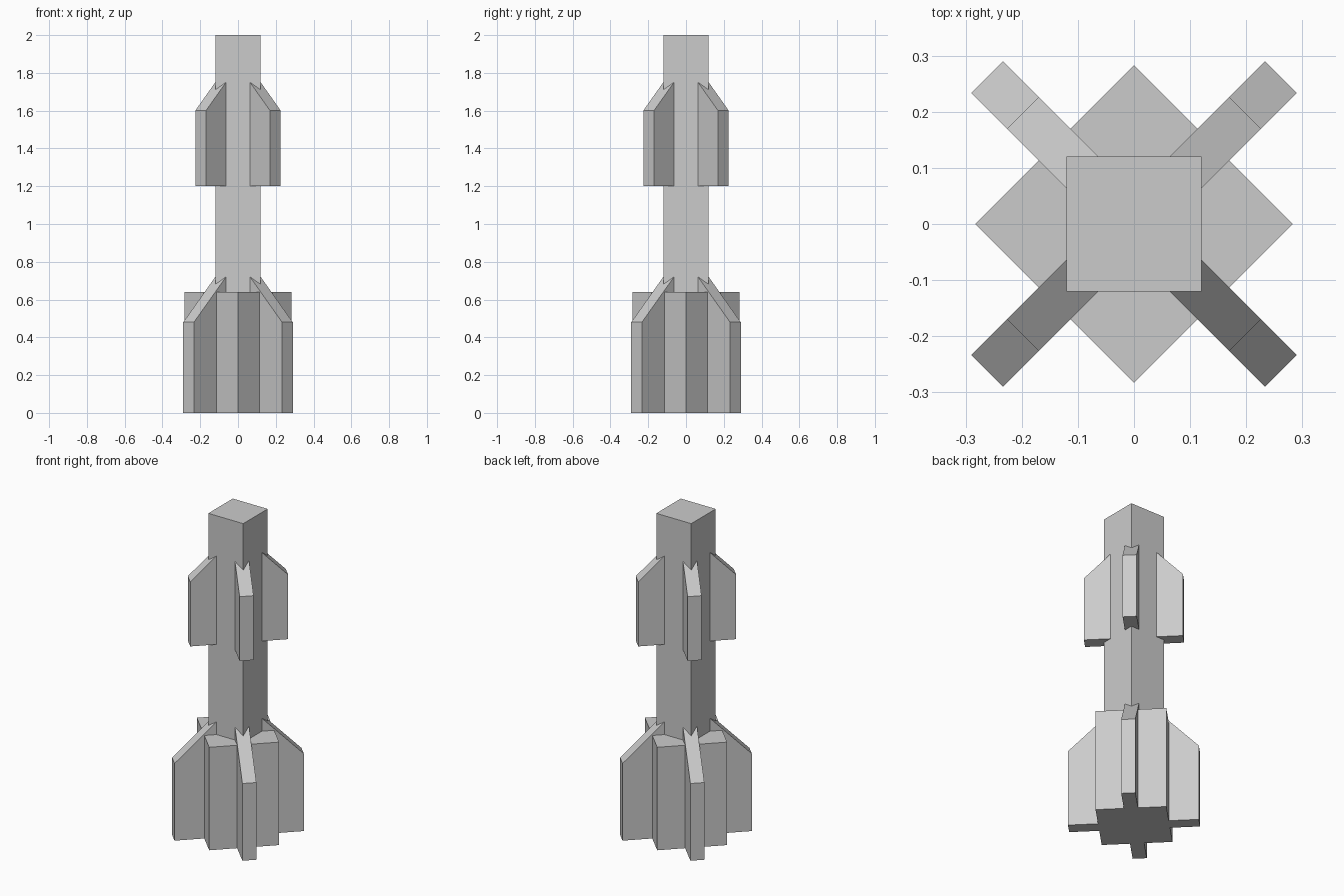
import bpy
import bmesh
import math
from mathutils import Matrix

cube = bpy.data.objects.get("Cube")
if cube:
    bpy.data.objects.remove(cube, do_unlink=True)

# Single grey material
grey = bpy.data.materials.new("plain_grey")
grey.use_nodes = True
colour = (0.6, 0.6, 0.6, 1.0)
grey.diffuse_color = colour
grey.node_tree.nodes["Principled BSDF"].inputs["Base Color"].default_value = colour


def finish(name, bm, angle=0.0):
    """Turn a bmesh into a named object, rotated about the vertical axis."""
    bmesh.ops.transform(bm, matrix=Matrix.Rotation(angle, 4, "Z"), verts=bm.verts)
    bmesh.ops.recalc_face_normals(bm, faces=bm.faces)
    mesh = bpy.data.meshes.new(name)
    bm.to_mesh(mesh)
    bm.free()
    mesh.materials.append(grey)
    obj = bpy.data.objects.new(name, mesh)
    bpy.context.collection.objects.link(obj)
    return obj


def square_column(name, side, height, angle=0.0):
    bm = bmesh.new()
    bmesh.ops.create_cube(bm, size=1.0)
    bmesh.ops.scale(bm, vec=(side, side, height), verts=bm.verts)
    bmesh.ops.translate(bm, vec=(0, 0, height / 2), verts=bm.verts)
    return finish(name, bm, angle)


def fin(name, reach, bottom, shoulder, angle, thickness=0.08, root=0.11):
    """Upright slab whose top slopes at 45 degrees from the outer edge to the body."""
    profile = [(root, bottom), (reach, bottom), (reach, shoulder),
               (root, shoulder + reach - root)]
    bm = bmesh.new()
    face = bm.faces.new([bm.verts.new((r, -thickness / 2, z)) for r, z in profile])
    extruded = bmesh.ops.extrude_face_region(bm, geom=[face])["geom"]
    moved = [v for v in extruded if isinstance(v, bmesh.types.BMVert)]
    bmesh.ops.translate(bm, vec=(0, thickness, 0), verts=moved)
    return finish(name, bm, angle)


# Central shaft and the wider base turned by 45 degrees
square_column("body", 0.24, 2.0)
square_column("base_block", 0.4, 0.64, math.radians(45))

# Two tiers of four diagonal fins
corners = ["back_left", "back_right", "front_right", "front_left"]
for i, corner in enumerate(corners):
    angle = math.radians(45 + 90 * i)
    fin("lower_fin_" + corner, 0.37, 0.0, 0.48, angle)
    fin("upper_fin_" + corner, 0.28, 1.2, 1.6, angle)
